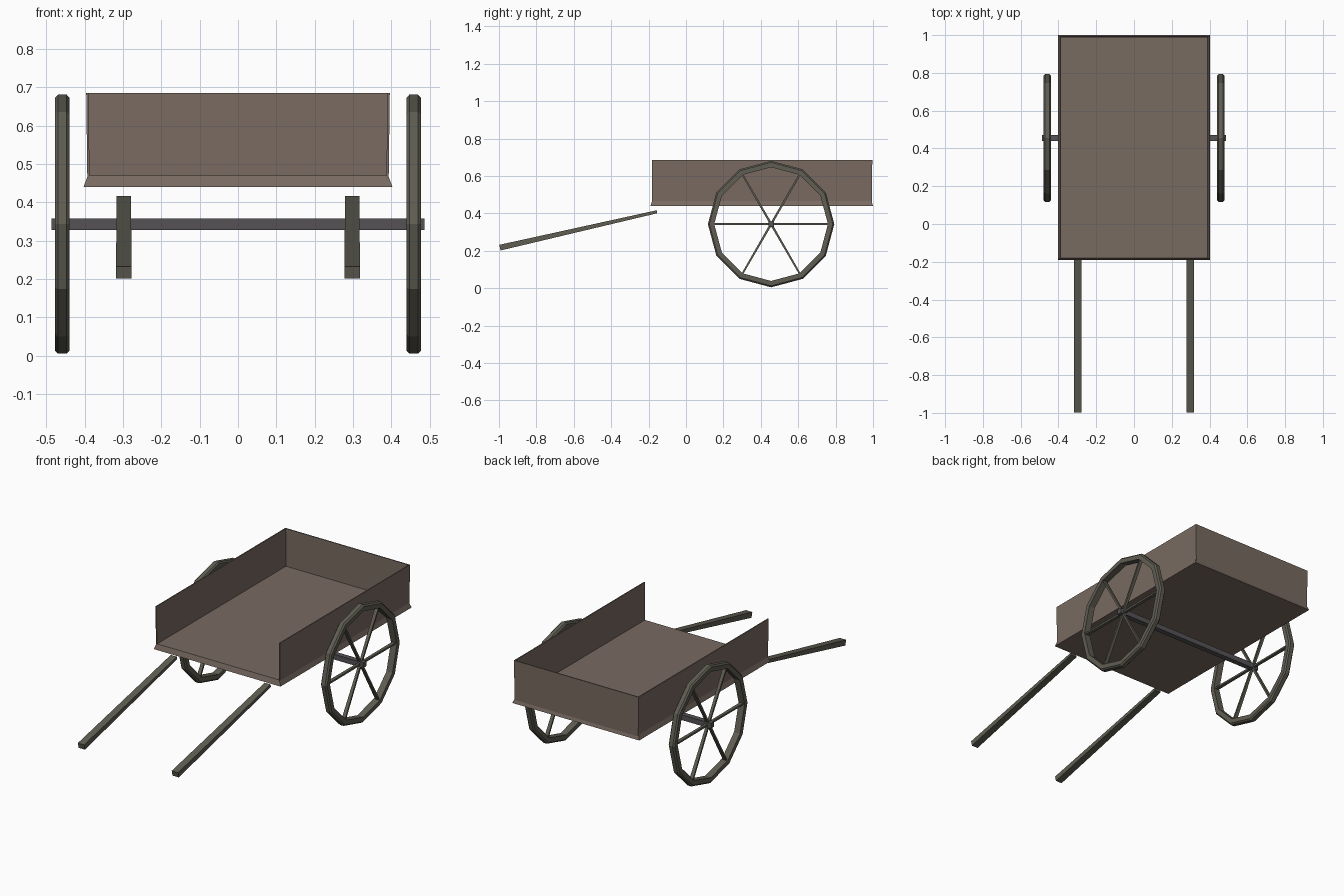
import bpy, bmesh, math
from mathutils import Vector

if "Cube" in bpy.data.objects:
    bpy.data.objects.remove(bpy.data.objects["Cube"])


def material(name, rgb):
    m = bpy.data.materials.new(name)
    m.diffuse_color = (*rgb, 1)
    m.use_nodes = True
    m.node_tree.nodes["Principled BSDF"].inputs["Base Color"].default_value = m.diffuse_color
    return m


BOARD = material("board_wood", (0.19, 0.145, 0.12))
FRAME = material("frame_wood", (0.115, 0.11, 0.085))
IRON = material("axle_iron", (0.09, 0.085, 0.09))


def finish(name, bm, mat):
    bmesh.ops.recalc_face_normals(bm, faces=bm.faces)
    me = bpy.data.meshes.new(name)
    bm.to_mesh(me)
    bm.free()
    me.materials.append(mat)
    ob = bpy.data.objects.new(name, me)
    bpy.context.collection.objects.link(ob)
    return ob


def loft(bm, rings, closed=False):
    """Skin quads between equal rings; cap the ends unless closed."""
    vs = [[bm.verts.new(p) for p in r] for r in rings]
    n, k = len(vs[0]), len(vs)
    for i in range(k if closed else k - 1):
        a, b = vs[i], vs[(i + 1) % k]
        for j in range(n):
            bm.faces.new((a[j], a[(j + 1) % n], b[(j + 1) % n], b[j]))
    if not closed:
        bm.faces.new(vs[0])
        bm.faces.new(vs[-1])


def rect(x0, x1, y0, y1, z):
    return [(x0, y0, z), (x1, y0, z), (x1, y1, z), (x0, y1, z)]


def slab(name, low, high, mat):
    bm = bmesh.new()
    loft(bm, [rect(*low), rect(*high)])
    return finish(name, bm, mat)


def beam(bm, p, q, wp, wq):
    """Square-ended beam from p to q; widths are (along x, across)."""
    p, q = Vector(p), Vector(q)
    u = Vector((1, 0, 0))
    v = (q - p).normalized().cross(u)
    loft(bm, [[c + u * w[0] / 2 * a + v * w[1] / 2 * b
               for a, b in ((-1, -1), (1, -1), (1, 1), (-1, 1))]
              for c, w in ((p, wp), (q, wq))])


# Cart bed: flared floor, two sides and a tailboard, open at the front
slab("floor", (-0.403, 0.403, -0.19, 1.0, 0.44), (-0.392, 0.392, -0.18, 0.99, 0.47), BOARD)
slab("tailboard", (-0.392, 0.392, 0.988, 0.994, 0.45), (-0.396, 0.396, 0.99, 0.996, 0.685), BOARD)
for s, side in ((-1, "left"), (1, "right")):
    a, b = sorted((s * 0.387, s * 0.393))
    c, d = sorted((s * 0.39, s * 0.396))
    slab(side + "_side_board", (a, b, -0.183, 0.993, 0.45), (c, d, -0.183, 0.995, 0.685), BOARD)

# Axle
CY, CZ, R = 0.455, 0.343, 0.338
slab("axle", (-0.487, 0.487, CY - 0.015, CY + 0.015, CZ - 0.015),
     (-0.487, 0.487, CY - 0.015, CY + 0.015, CZ + 0.015), IRON)

for s, side in ((-1, "left"), (1, "right")):
    # Twelve-sided wheel rim with lightly chamfered outer edges
    bm = bmesh.new()
    section = ((0.44, R - 0.034), (0.44, R - 0.008), (0.447, R),
               (0.47, R), (0.478, R - 0.008), (0.478, R - 0.034))
    loft(bm, [[(s * x, CY + r * math.sin(t), CZ + r * math.cos(t)) for x, r in section]
              for t in (i * math.tau / 12 for i in range(12))], closed=True)
    finish(side + "_wheel_rim", bm, FRAME)

    # Six thin spokes
    bm = bmesh.new()
    for i in range(6):
        t = math.radians(60 * i)
        d = Vector((0, math.cos(t), math.sin(t)))
        c = Vector((s * 0.46, CY, CZ))
        beam(bm, c, c + d * (R - 0.02), (0.014, 0.012), (0.022, 0.009))
    finish(side + "_wheel_spokes", bm, FRAME)

    # Pulling shaft sloping down to the front
    bm = bmesh.new()
    beam(bm, (s * 0.298, -0.995, 0.217), (s * 0.298, -0.155, 0.409), (0.04, 0.031), (0.038, 0.016))
    finish(side + "_shaft", bm, FRAME)
